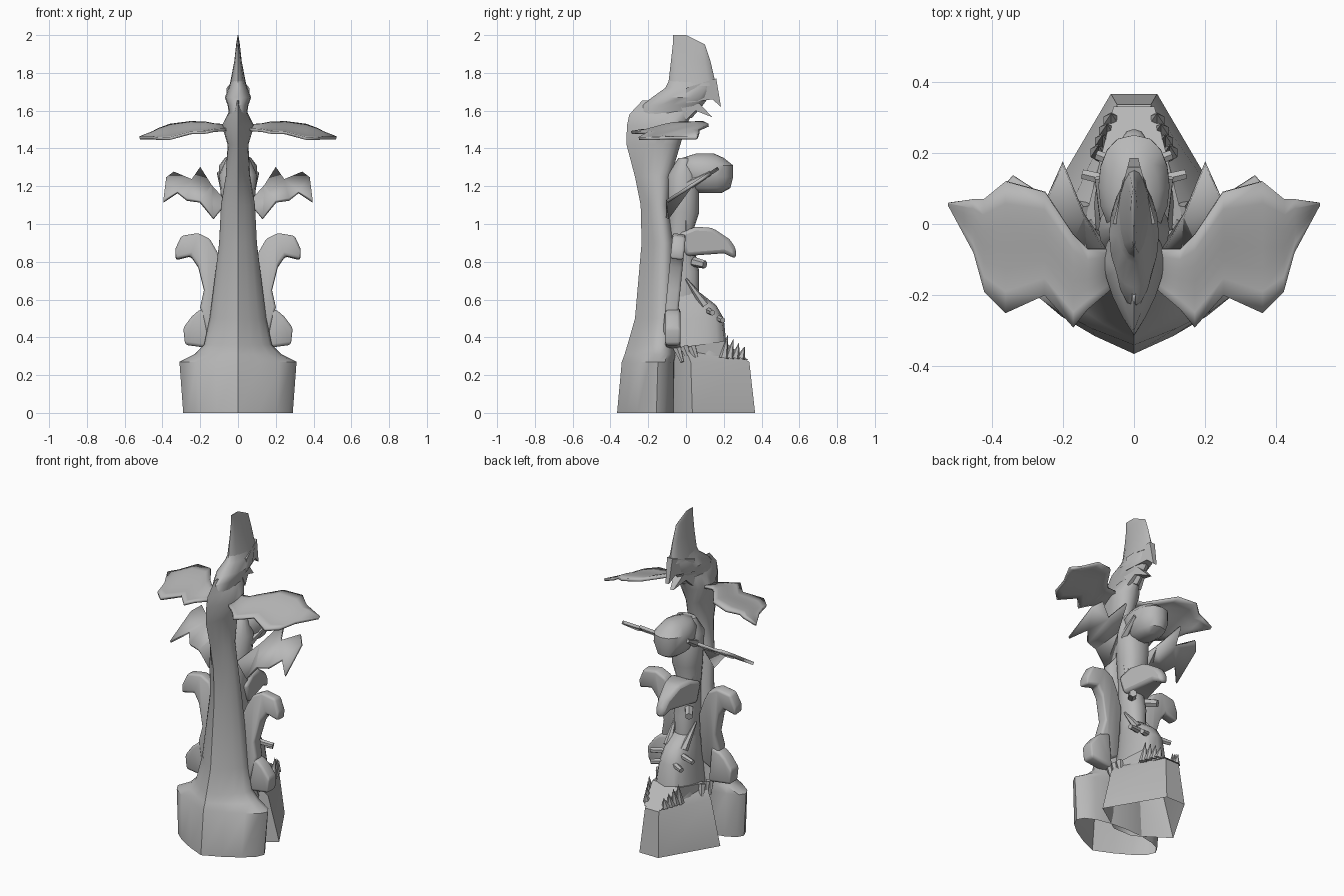
import bpy, bmesh, math
from mathutils import Vector

default_cube = bpy.data.objects.get("Cube")
if default_cube:
    bpy.data.objects.remove(default_cube, do_unlink=True)

GREY = (0.48, 0.48, 0.48, 1)
stone = bpy.data.materials.new("grey stone")
stone.use_nodes = True
stone.diffuse_color = GREY
stone.node_tree.nodes["Principled BSDF"].inputs["Base Color"].default_value = GREY


def finish(name, bm, mirror=False, thickness=0, bevel=0):
    """Turn a bmesh into a shaded object with its modifiers."""
    bmesh.ops.recalc_face_normals(bm, faces=bm.faces)
    mesh = bpy.data.meshes.new(name)
    bm.to_mesh(mesh)
    bm.free()
    mesh.materials.append(stone)
    part = bpy.data.objects.new(name, mesh)
    bpy.context.collection.objects.link(part)
    bpy.ops.object.select_all(action='DESELECT')
    part.select_set(True)
    bpy.context.view_layer.objects.active = part
    bpy.ops.object.shade_smooth_by_angle(angle=math.radians(40))
    if thickness:
        solidify = part.modifiers.new("thickness", 'SOLIDIFY')
        solidify.thickness = thickness
        solidify.offset = 0
    if bevel:
        rounding = part.modifiers.new("soft edges", 'BEVEL')
        rounding.width = bevel
        rounding.segments = 2
    if mirror:
        mirroring = part.modifiers.new("mirror", 'MIRROR')
        mirroring.use_mirror_merge = False


def bridge(bm, loops, hollow=False):
    """Join matching closed loops of vertices; a hollow part stays open below."""
    for low, high in zip(loops, loops[1:]):
        for i in range(len(low)):
            bm.faces.new((low[i - 1], low[i], high[i], high[i - 1]))
    if not hollow:
        bm.faces.new(loops[0])
    bm.faces.new(loops[-1])


def loft(name, rows, power=1, skew=1, sides=16, turn=0, hollow=False):
    """Rows are (z, half width, front y, back y).
    A low power is boxy; a low skew makes a keel at the front."""
    bm = bmesh.new()
    loops = []
    for z, width, front, back in rows:
        loop = []
        for i in range(sides):
            angle = math.tau * (i + turn) / sides
            across = math.copysign(abs(math.sin(angle)) ** power, math.sin(angle))
            along = ((1 - math.cos(angle)) / 2) ** skew
            loop.append(bm.verts.new((across * width, front + along * (back - front), z)))
        loops.append(loop)
    bridge(bm, loops, hollow)
    finish(name, bm)


def leaf(name, outline, thickness, bevel=0, base_z=0, lean=0, base_y=-0.07):
    """Mirrored plate with an x, z outline, leaning back above its base."""
    bm = bmesh.new()
    bm.faces.new([bm.verts.new((x, base_y + lean * max(0, z - base_z), z)) for x, z in outline])
    bmesh.ops.triangulate(bm, faces=bm.faces)
    finish(name, bm, True, thickness, bevel)


def tapered_solid(name, profile, width, taper, bevel=0):
    """Solid with a y, z profile that narrows towards the back."""
    bm = bmesh.new()
    loops = [[bm.verts.new((side * (width - taper * max(0, y)), y, z)) for y, z in profile]
             for side in (-1, 1)]
    bridge(bm, loops)
    finish(name, bm, bevel=bevel)


def spike(name, start, end, start_radius, end_radius):
    """Mirrored cone between two points."""
    start, end = Vector(start), Vector(end)
    bm = bmesh.new()
    bmesh.ops.create_cone(bm, cap_ends=True, segments=6, radius1=start_radius,
                          radius2=end_radius, depth=(end - start).length)
    turn = (end - start).to_track_quat('Z', 'Y').to_matrix()
    for vert in bm.verts:
        vert.co = turn @ vert.co + (start + end) / 2
    finish(name, bm, True)


# Hollow front shell and bent neck with a sharp centre keel
loft("front_column", [
    (0, 0.29, -0.365, -0.06), (0.27, 0.31, -0.34, -0.06), (0.31, 0.23, -0.325, -0.05),
    (0.36, 0.18, -0.31, -0.05), (0.5, 0.15, -0.27, -0.05), (0.9, 0.1, -0.235, -0.06),
    (1.1, 0.09, -0.24, -0.09), (1.25, 0.065, -0.27, -0.08), (1.42, 0.055, -0.315, -0.03),
    (1.52, 0.085, -0.313, 0), (1.58, 0.055, -0.3, 0.03), (1.655, 0.02, -0.23, 0.08)],
    skew=0.55, hollow=True)

# Top head
loft("top_head", [
    (1.56, 0.045, -0.24, 0.03), (1.63, 0.055, -0.23, 0.09), (1.67, 0.07, -0.18, 0.12),
    (1.72, 0.05, -0.11, 0.14), (1.77, 0.035, -0.085, 0.15)])

# Tall thin crest
loft("crest", [
    (1.73, 0.045, -0.095, 0.16), (1.86, 0.02, -0.08, 0.13),
    (1.95, 0.01, -0.07, 0.1), (2, 0.002, -0.07, 0)])

# Hooked beak of the top head
tapered_solid("upper_beak", [
    (0, 1.72), (0.16, 1.77), (0.185, 1.62), (0.14, 1.66), (0, 1.64)], 0.06, 0.26)
tapered_solid("lower_beak", [
    (-0.04, 1.65), (0.06, 1.65), (0.14, 1.565), (0.05, 1.6), (0, 1.55)], 0.05, 0.28)

# Broad scalloped top wings, each station being (x, front y, back y)
bm = bmesh.new()
steps = 6
previous = None
for x, front, back in [
        (0.06, -0.18, -0.07), (0.13, -0.24, -0.07), (0.17, -0.29, -0.03), (0.25, -0.2, 0.09),
        (0.36, -0.25, 0.12), (0.42, -0.19, 0.07), (0.45, -0.08, 0.07), (0.52, 0.05, 0.06)]:
    height = 1.51 - 0.2 * max(0, x - 0.25)
    row = []
    for i in range(steps + 1):
        t = i / steps
        wave = t * t * (3 - 2 * t) - 0.5
        span = back - front
        row.append(bm.verts.new((x, front + t * span, height + wave * span * 0.19)))
    if previous:
        for i in range(steps):
            bm.faces.new((previous[i], row[i], row[i + 1], previous[i + 1]))
    previous = row
finish("top_wings", bm, True, 0.015)

# Swept middle wings
leaf("middle_wings", [
    (0.06, 1.12), (0.14, 1.2), (0.2, 1.295), (0.245, 1.23), (0.34, 1.27), (0.38, 1.24),
    (0.395, 1.12), (0.32, 1.17), (0.27, 1.13), (0.2, 1.12), (0.13, 1.03)],
    0.018, base_z=1.12, lean=1.55, base_y=-0.1)

# Curled scrolls beside the column
leaf("scroll_arms", [
    (0.07, 0.45), (0.07, 0.75), (0.11, 0.85), (0.15, 0.92), (0.21, 0.95), (0.3, 0.935),
    (0.33, 0.87), (0.33, 0.81), (0.25, 0.83), (0.21, 0.77), (0.18, 0.65), (0.2, 0.56),
    (0.16, 0.4)], 0.07, 0.015, base_z=0.4, lean=0.1, base_y=-0.09)
leaf("hip_scrolls", [
    (0.13, 0.34), (0.15, 0.56), (0.21, 0.54), (0.245, 0.51), (0.29, 0.45), (0.28, 0.36)],
    0.08, 0.015)

# Hollow wedge-shaped rear base and the creatures stacked on it
loft("rear_base", [
    (0, 0.26, -0.1, 0.435), (0.27, 0.19, -0.1, 0.4), (0.33, 0.14, -0.1, 0.3)],
    power=2, skew=2, sides=6, turn=0.5, hollow=True)
loft("lower_creature", [
    (0.3, 0.12, -0.1, 0.22), (0.5, 0.09, -0.1, 0.2), (0.57, 0.075, -0.1, 0.16),
    (0.64, 0.055, -0.1, 0.07)], power=0.6)
loft("creature_bodies", [
    (0.6, 0.06, -0.1, 0.07), (0.75, 0.07, -0.1, 0.07), (0.94, 0.065, -0.1, 0.03),
    (1.06, 0.085, -0.1, 0.07), (1.26, 0.1, -0.1, 0.07), (1.35, 0.06, -0.04, 0.03)], power=0.8)
loft("upper_creature_head", [
    (1.165, 0.04, 0.06, 0.19), (1.19, 0.075, 0, 0.235), (1.25, 0.1, -0.03, 0.25),
    (1.31, 0.1, -0.04, 0.25), (1.35, 0.07, -0.02, 0.2), (1.372, 0.03, 0.05, 0.15)], power=0.8)
tapered_solid("middle_beak", [
    (-0.04, 0.95), (0.05, 0.985), (0.14, 0.98), (0.23, 0.92), (0.265, 0.87), (0.265, 0.815),
    (0.2, 0.845), (0, 0.83)], 0.085, 0.22, 0.02)

# Jaw ledge with a row of teeth, and clawed feet
tapered_solid("jaw_ledge", [
    (0, 0.35), (0.2, 0.38), (0.33, 0.28), (0, 0.28)], 0.14, 0.25)
for i in range(4):
    x, y = 0.1 - 0.012 * i, 0.2 + 0.03 * i
    spike("tooth", (x, y, 0.29), (x, y + 0.02, 0.41 - 0.02 * i), 0.025, 0.001)
for i in range(3):
    y = 0.04 * i - 0.05
    spike("toe", (0.13, y, 0.35), (0.15, y + 0.03, 0.27), 0.025, 0.01)

# Ears, stalk eyes and claws
spike("lower_ear", (0.055, 0.1, 0.57), (0.07, 0, 0.71), 0.026, 0.006)
spike("lower_stalk", (0.06, 0.12, 0.54), (0.145, 0.14, 0.53), 0.018, 0.015)
spike("nostril", (0.04, 0.17, 0.5), (0.105, 0.195, 0.49), 0.018, 0.015)
spike("middle_stalk", (0.05, 0.04, 0.8), (0.09, 0.1, 0.785), 0.026, 0.022)
spike("upper_ear", (0.07, 0, 1.2), (0.1, 0.13, 1.27), 0.028, 0.012)
spike("claw", (0.05, 0, 1.02), (0.04, 0, 0.89), 0.026, 0.012)
